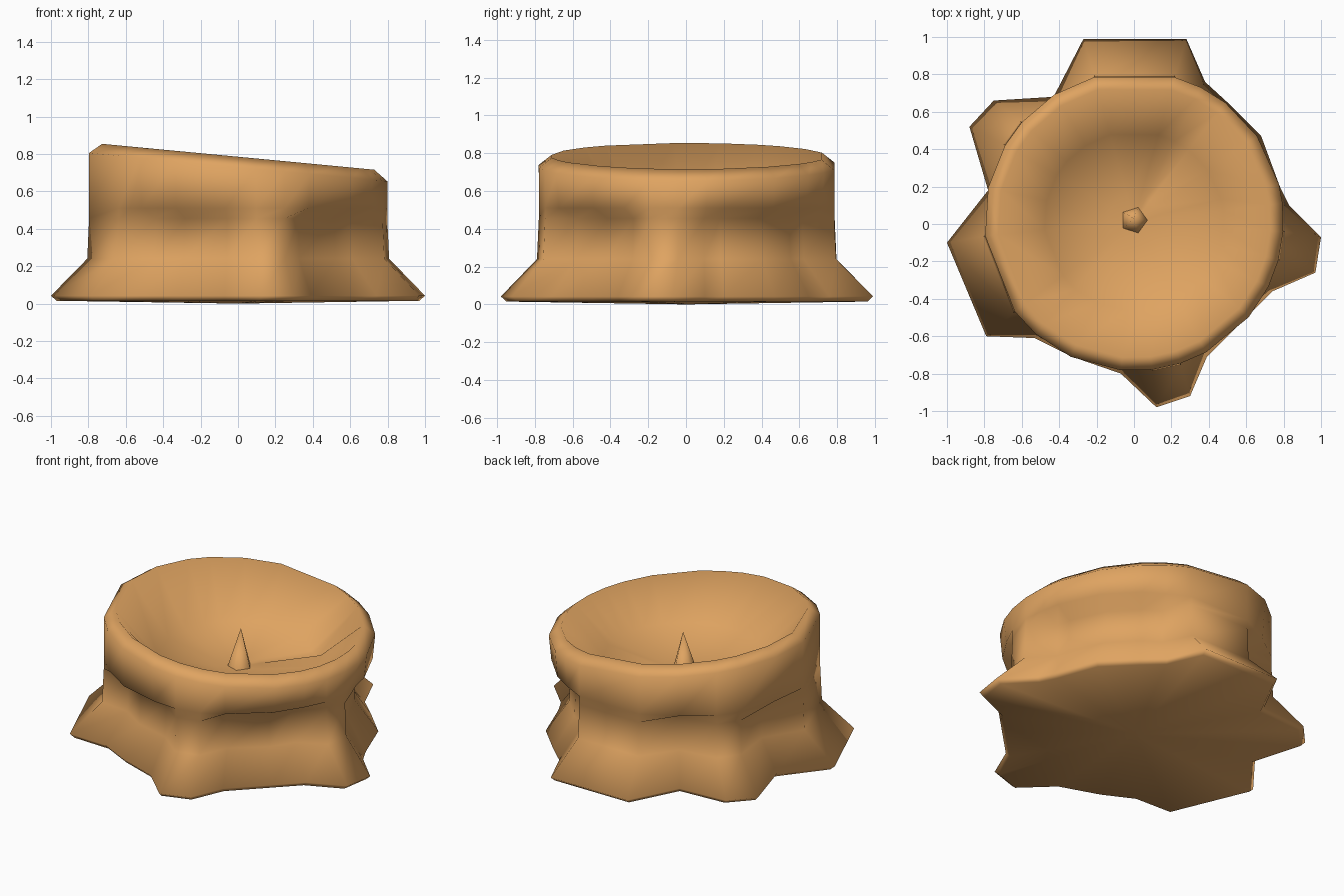
import bpy, bmesh, math
from mathutils import Vector

cube = bpy.data.objects.get("Cube")
if cube:
    bpy.data.objects.remove(cube, do_unlink=True)

wood = bpy.data.materials.new("light_wood")
wood.use_nodes = True
COLOR = (0.74, 0.37, 0.12, 1)
wood.diffuse_color = COLOR
wood.node_tree.nodes["Principled BSDF"].inputs["Base Color"].default_value = COLOR

# Ground outline with five flared roots, counter-clockwise
FOOT = [(1, -.07), (.83, .1), (.78, .2), (.68, .47), (.5, .65), (.38, .76),
        (.28, .99), (-.27, .99), (-.43, .68), (-.75, .66), (-.88, .52),
        (-.78, .18), (-1, -.1), (-.79, -.6), (-.53, -.61), (-.33, -.71),
        (-.07, -.8), (.12, -.98), (.3, -.92), (.39, -.71), (.6, -.5),
        (.74, -.36), (.97, -.26)]
# Wall rings: height, radius on a root, radius in a hollow between roots
WALL = [(.24, .81, .68), (.455, .8, .67), (.51, .8, .785)]
# Rim rings: radius, drop below the sloping top
RIM = [(.8, .055), (.73, 0)]
# Bowl rings: radius, height
BOWL = [(.48, .53), (.14, .46)]
# The trunk sits slightly towards the back
TRUNK_Y = .015


def finish(name, bm):
    bmesh.ops.recalc_face_normals(bm, faces=bm.faces)
    mesh = bpy.data.meshes.new(name)
    bm.to_mesh(mesh)
    bm.free()
    mesh.materials.append(wood)
    mesh.shade_smooth()
    obj = bpy.data.objects.new(name, mesh)
    bpy.context.collection.objects.link(obj)


def bridge(bm, a, b):
    for i in range(len(a)):
        j = (i + 1) % len(a)
        bm.faces.new((a[i], a[j], b[j], b[i]))


def cap(bm, ring, point):
    tip = bm.verts.new(point)
    for i, v in enumerate(ring):
        bm.faces.new((v, ring[(i + 1) % len(ring)], tip))


def build_stump():
    bm = bmesh.new()
    feet = [Vector((x, y, 0)) for x, y in FOOT]
    dirs = [f.normalized() for f in feet]
    roots = [f.length > .87 for f in feet]

    def ring(point):
        return [bm.verts.new(point(i)) for i in range(len(feet))]

    def at(i, r, z):
        return (dirs[i].x * r, dirs[i].y * r + TRUNK_Y, z)

    def top(i, r, drop):
        return at(i, r, .785 - .095 * dirs[i].x * r - drop)

    def bowl(i, r, z):
        # Deeper pit under the rim at one side of the bowl
        angle = math.degrees(math.atan2(dirs[i].y, dirs[i].x))
        return at(i, r, z - .08 if r > .4 and 40 < angle < 65 else z)

    # Underside, flared foot, wall, rim, bowl
    rings = [ring(lambda i: feet[i] * .97 + Vector((0, 0, .015))),
             ring(lambda i: feet[i] + Vector((0, 0, .042)))]
    for z, r_root, r_hollow in WALL:
        rings.append(ring(lambda i: at(i, r_root if roots[i] else r_hollow, z)))
    for r, drop in RIM:
        rings.append(ring(lambda i: top(i, r, drop)))
    for r, z in BOWL:
        rings.append(ring(lambda i: bowl(i, r, z)))
    for a, b in zip(rings, rings[1:]):
        bridge(bm, a, b)
    cap(bm, rings[0], (0, 0, 0))
    cap(bm, rings[-1], (0, 0, .46))
    finish("stump", bm)


# Splinter standing in the bowl
def build_splinter():
    bm = bmesh.new()
    base = [bm.verts.new((.075 * math.cos(a), .02 + .075 * math.sin(a), .45))
            for a in (k * math.tau / 5 for k in range(5))]
    cap(bm, base, (0, .03, .7))
    finish("splinter", bm)


build_stump()
build_splinter()
